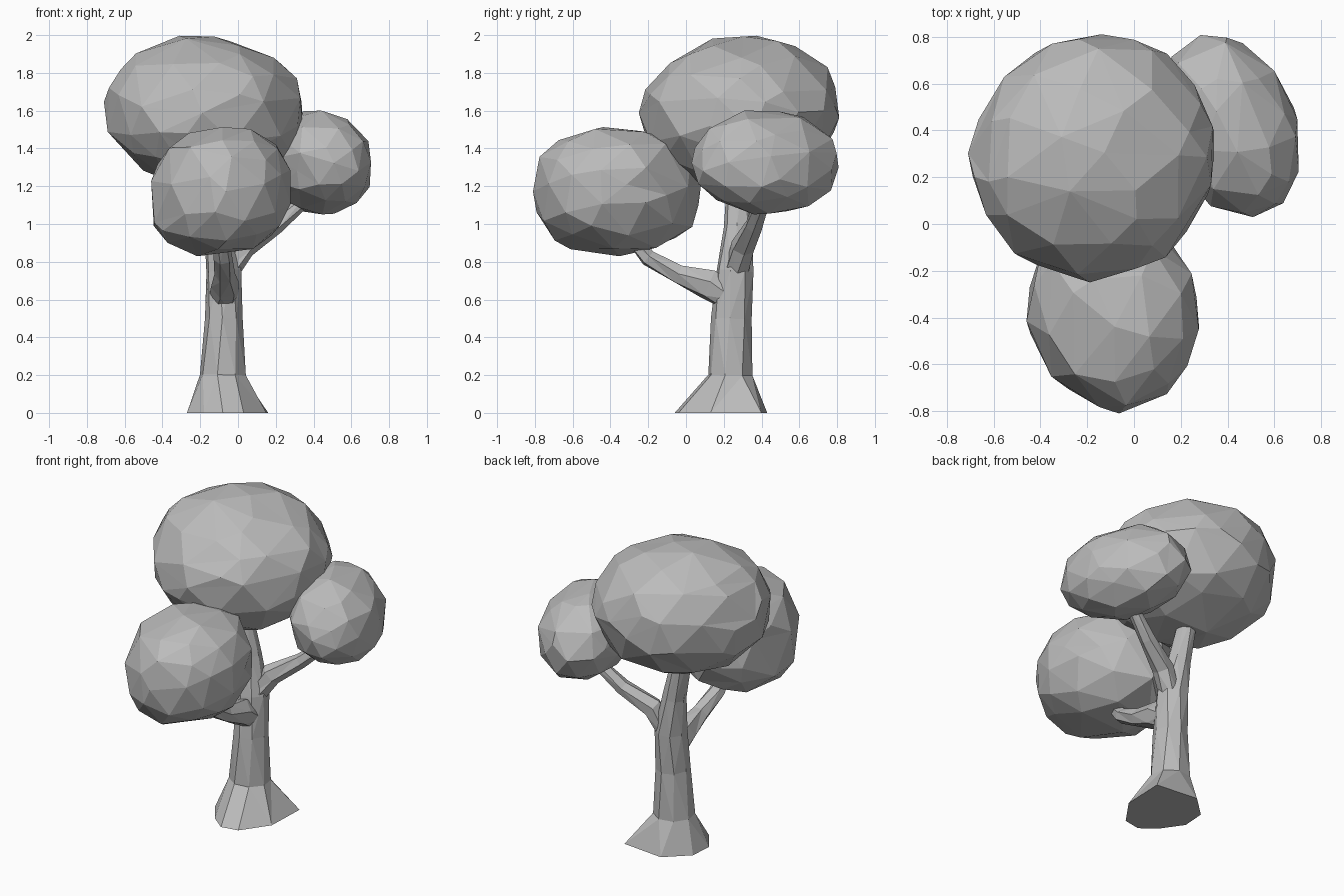
import bpy, bmesh, math, random
from mathutils import Vector

if "Cube" in bpy.data.objects:
    bpy.data.objects.remove(bpy.data.objects["Cube"])

grey = bpy.data.materials.new("plain grey")
grey.use_nodes = True
colour = (0.5, 0.5, 0.5, 1)
grey.diffuse_color = colour
grey.node_tree.nodes["Principled BSDF"].inputs["Base Color"].default_value = colour


def add_object(name, bm):
    bmesh.ops.recalc_face_normals(bm, faces=bm.faces)
    mesh = bpy.data.meshes.new(name)
    bm.to_mesh(mesh)
    bm.free()
    mesh.materials.append(grey)
    obj = bpy.data.objects.new(name, mesh)
    bpy.context.collection.objects.link(obj)
    return obj


def foliage(name, low, high, tilt, skew, plan, side, seed, keep):
    """Faceted leaf clump in a box. Tilt raises its +x and +y sides, skew slides
    +y towards +x; plan and side set how square it is from above and from the side."""
    rng = random.Random(seed)
    low, high = Vector(low), Vector(high)
    bm = bmesh.new()
    bmesh.ops.create_icosphere(bm, subdivisions=3, radius=1)
    for v in bm.verts:
        d = v.co.normalized()
        around = (abs(d.x) ** plan + abs(d.y) ** plan) ** (1 / plan)
        size = (around ** side + abs(d.z) ** side) ** (-1 / side)
        v.co = d * size * (1 + rng.uniform(-0.03, 0.03))
        v.co.x += skew * d.y
        v.co.z += tilt[0] * d.x + tilt[1] * d.y
    # Fit the clump to its box
    for axis in range(3):
        values = [v.co[axis] for v in bm.verts]
        a, b = min(values), max(values)
        for v in bm.verts:
            t = (v.co[axis] - a) / (b - a)
            v.co[axis] = low[axis] + t * (high[axis] - low[axis])
    obj = add_object(name, bm)
    # Reduce to large uneven facets
    mod = obj.modifiers.new("facets", "DECIMATE")
    mod.ratio = keep


def limb(name, rings, sides, turn=0.0, foot=None):
    """Faceted tube through rings of (centre, radius x, radius y), with an optional foot outline."""
    bm = bmesh.new()
    loops = []
    if foot:
        loops.append([bm.verts.new((x, y, 0)) for x, y in foot])
    for i, (centre, rx, ry) in enumerate(rings):
        before = Vector(rings[max(i - 1, 0)][0])
        after = Vector(rings[min(i + 1, len(rings) - 1)][0])
        rot = Vector((0, 0, 1)).rotation_difference((after - before).normalized())
        loop = []
        for k in range(sides):
            a = math.tau * (k + turn + 0.2 * (i % 2)) / sides
            p = rot @ Vector((rx * math.cos(a), ry * math.sin(a), 0))
            loop.append(bm.verts.new(Vector(centre) + p))
        loops.append(loop)
    for lower, upper in zip(loops, loops[1:]):
        for k in range(sides):
            n = (k + 1) % sides
            bm.faces.new((lower[k], lower[n], upper[n], upper[k]))
    bm.faces.new(loops[0])
    bm.faces.new(loops[-1])
    bmesh.ops.triangulate(bm, faces=[f for f in bm.faces if len(f.verts) == 4])
    add_object(name, bm)


# Leaf clumps
foliage("crown_foliage", (-0.71, -0.25, 1.2), (0.35, 0.81, 2.0), (-0.04, 0.04), 0.02, 1.92, 2, 3, 0.45)
foliage("front_foliage", (-0.46, -0.81, 0.83), (0.28, 0.08, 1.51), (0.1, 0), -0.08, 1.85, 2.3, 8, 0.35)
foliage("left_foliage", (0.12, 0.03, 1.05), (0.71, 0.8, 1.6), (-0.08, -0.03), -0.25, 2, 2, 5, 0.35)

# Trunk with an uneven flared foot, running up into the crown
limb("trunk", [
    ((-0.08, 0.235, 0.2), 0.125, 0.12),
    ((-0.075, 0.24, 0.5), 0.1, 0.108),
    ((-0.075, 0.26, 0.75), 0.095, 0.1),
    ((-0.11, 0.275, 0.98), 0.07, 0.075),
    ((-0.18, 0.28, 1.3), 0.055, 0.06),
], 8, 0.7, foot=[
    (0.16, 0.4), (-0.12, 0.43), (-0.26, 0.3), (-0.27, 0.15),
    (-0.18, 0.02), (-0.08, -0.06), (0.03, -0.04), (0.15, 0.13),
])

# Branch to the left clump
limb("left_branch", [
    ((-0.06, 0.26, 0.72), 0.05, 0.07),
    ((0.03, 0.3, 0.88), 0.065, 0.065),
    ((0.2, 0.36, 0.99), 0.045, 0.05),
    ((0.37, 0.41, 1.14), 0.035, 0.04),
], 6)

# Branch to the front clump
limb("front_branch", [
    ((-0.075, 0.26, 0.6), 0.08, 0.08),
    ((-0.07, 0.12, 0.68), 0.075, 0.085),
    ((-0.07, -0.04, 0.735), 0.055, 0.055),
    ((-0.08, -0.2, 0.82), 0.05, 0.045),
    ((-0.09, -0.3, 0.95), 0.045, 0.04),
], 6)
